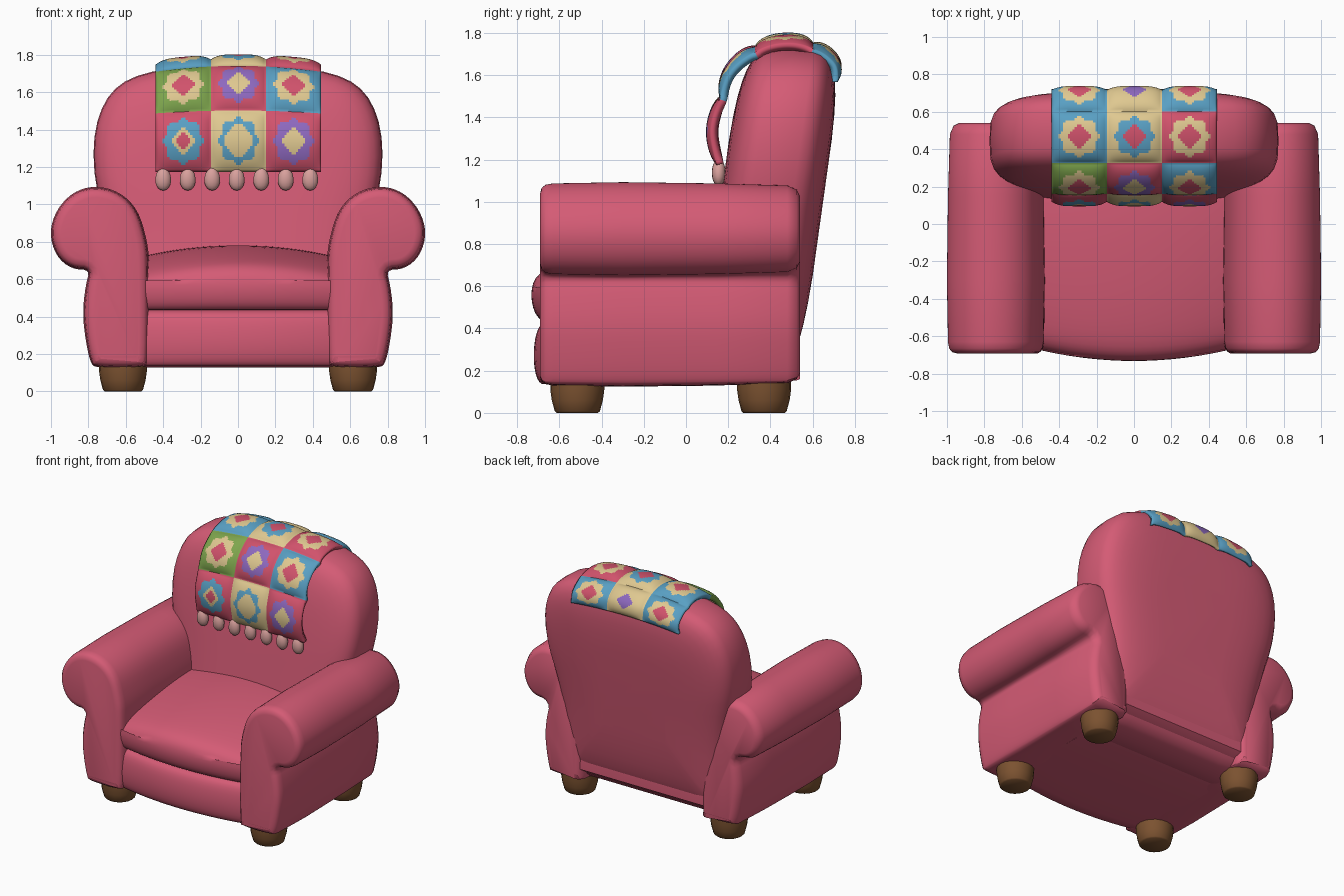
import bpy, bmesh, math
from mathutils import Vector

if "Cube" in bpy.data.objects:
    bpy.data.objects.remove(bpy.data.objects["Cube"], do_unlink=True)

COLOURS = {
    "rose_fabric": (0.66, 0.105, 0.178),
    "wood_brown": (0.20, 0.085, 0.03),
    "cream": (0.74, 0.58, 0.28),
    "blue": (0.10, 0.35, 0.55),
    "purple": (0.27, 0.14, 0.52),
    "green": (0.21, 0.38, 0.075),
    "patch_red": (0.64, 0.085, 0.15),
    "tassel_pink": (0.70, 0.36, 0.34),
}
MATS = {}
for label, rgb in COLOURS.items():
    mat = bpy.data.materials.new(label)
    mat.use_nodes = True
    mat.diffuse_color = (*rgb, 1)
    bsdf = mat.node_tree.nodes["Principled BSDF"]
    bsdf.inputs["Base Color"].default_value = (*rgb, 1)
    bsdf.inputs["Roughness"].default_value = 0.8
    MATS[label] = mat


def finish(name, bm, materials, recalc=True, angle=50):
    if recalc:
        bmesh.ops.recalc_face_normals(bm, faces=bm.faces)
    mesh = bpy.data.meshes.new(name)
    bm.to_mesh(mesh)
    bm.free()
    for m in materials:
        mesh.materials.append(MATS[m])
    for p in mesh.polygons:
        p.use_smooth = True
    mesh.set_sharp_from_angle(angle=math.radians(angle))
    obj = bpy.data.objects.new(name, mesh)
    bpy.context.collection.objects.link(obj)
    return obj


def loft(name, rings, material):
    """Skin a list of equal-length closed rings and cap both ends."""
    bm = bmesh.new()
    rows = [[bm.verts.new(p) for p in ring] for ring in rings]
    n = len(rows[0])
    for a, b in zip(rows, rows[1:]):
        for i in range(n):
            bm.faces.new((a[i], a[(i + 1) % n], b[(i + 1) % n], b[i]))
    bm.faces.new(rows[0])
    bm.faces.new(rows[-1])
    return finish(name, bm, [material])


def round_off(points, passes=2):
    """Corner cutting on a closed 2D profile."""
    pts = [Vector(p) for p in points]
    for _ in range(passes):
        out = []
        for a, b in zip(pts, pts[1:] + pts[:1]):
            out += [a.lerp(b, 0.25), a.lerp(b, 0.75)]
        pts = out
    return pts


def inset(pts, d):
    """Move a counter-clockwise profile inward along its normals."""
    out = []
    for i, p in enumerate(pts):
        t = (pts[(i + 1) % len(pts)] - pts[i - 1]).normalized()
        out.append(p + Vector((-t.y, t.x)) * d)
    return out


# Rolled arms, counter-clockwise in x and z
arm_profile = round_off([
    (0.48, 0.16), (0.50, 0.13), (0.76, 0.13), (0.785, 0.16), (0.81, 0.28),
    (0.825, 0.42), (0.81, 0.56), (0.785, 0.655), (0.89, 0.66), (0.97, 0.73),
    (1.003, 0.85), (0.965, 0.97), (0.88, 1.06), (0.77, 1.095), (0.64, 1.065),
    (0.54, 0.97), (0.49, 0.80), (0.48, 0.68)])
arm_layers = [(-0.692, 0.05), (-0.685, 0.022), (-0.665, 0.006), (-0.63, 0), (-0.3, -0.006),
              (0.15, 0), (0.48, 0.01), (0.525, 0.03), (0.54, 0.06)]
for side, label in ((1, "left"), (-1, "right")):
    loft(label + "_arm", [[(side * p.x, y, p.y) for p in inset(arm_profile, d)]
                          for y, d in arm_layers], "rose_fabric")


# Base and seat cushion, side profiles swept across with a bulging front
def sweep_across(name, points, half, crown):
    prof = round_off(points)
    rings = []
    for i in range(17):
        x = half * (i / 8 - 1)
        ring = []
        for p in prof:
            front = max(0, -p.x / 0.7)
            ring.append((x, p.x + 0.22 * x * x * front,
                         p.y - (crown * x * x if p.y > 0.6 else 0)))
        rings.append(ring)
    loft(name, rings, "rose_fabric")


sweep_across("base", [
    (0.52, 0.13), (-0.67, 0.125), (-0.71, 0.16), (-0.725, 0.27), (-0.71, 0.39),
    (-0.67, 0.435), (-0.5, 0.46), (0.45, 0.46), (0.52, 0.4)], 0.58, 0)
sweep_across("seat_cushion", [
    (0.3, 0.43), (-0.66, 0.425), (-0.715, 0.46), (-0.738, 0.56), (-0.715, 0.65),
    (-0.62, 0.70), (-0.35, 0.75), (0, 0.782), (0.3, 0.78)], 0.55, 0.22)

# Backrest: domed front and rear over a rounded outline, leaning backward
half_outline = [(0.0, 0.13), (0.35, 0.13), (0.62, 0.13), (0.66, 0.2), (0.66, 0.6),
                (0.71, 0.9), (0.765, 1.12), (0.775, 1.32), (0.745, 1.48), (0.68, 1.60),
                (0.58, 1.675), (0.42, 1.72), (0.2, 1.74), (0.0, 1.745)]
outline = round_off(half_outline + [(-x, z) for x, z in half_outline[-2:0:-1]], 1)
CENTRE = Vector((0, 1.0))
STEPS = 20
rings = []
for k in range(1, STEPS):
    a = math.pi * k / STEPS
    r = math.sqrt(math.sin(a))
    depth = -math.copysign(math.sqrt(abs(math.cos(a))), math.cos(a)) * 0.245
    ring = []
    for p in outline:
        q = CENTRE + (p - CENTRE) * r
        ring.append((q.x, 0.455 + 0.14 * (q.y - 1.35) + depth, q.y))
    rings.append(ring)
loft("backrest", rings, "rose_fabric")

# Feet
for fx in (-0.615, 0.615):
    for fy, place in ((-0.515, "front"), (0.37, "rear")):
        rings = []
        for z, r in ((0, 0.098), (0.008, 0.107), (0.06, 0.121), (0.11, 0.128), (0.16, 0.128)):
            rings.append([(fx + r * math.cos(t * math.tau / 20),
                           fy + r * math.sin(t * math.tau / 20), z) for t in range(20)])
        loft(place + ("_left" if fx > 0 else "_right") + "_foot", rings, "wood_brown")

# Patchwork blanket draped over the backrest; path in y and z from front hem to rear hem
path = [Vector(p) for p in ((0.15, 1.175), (0.125, 1.34), (0.165, 1.5), (0.215, 1.635),
                            (0.33, 1.735), (0.47, 1.772), (0.60, 1.75), (0.695, 1.68),
                            (0.715, 1.59))]


def along(u):
    i = min(int(u), len(path) - 2)
    t = u - i
    b, c = path[i], path[i + 1]
    a = path[i - 1] if i else b * 2 - c
    d = path[i + 2] if i + 2 < len(path) else c * 2 - b
    return 0.5 * (2 * b + (c - a) * t + (2 * a - 5 * b + 4 * c - d) * t * t
                  + (3 * b - a - 3 * c + d) * t ** 3)


# Each patch: background, petal ring, core
PATCHES = [
    [("patch_red", "blue", "cream"), ("cream", "blue", "cream"), ("patch_red", "purple", "cream")],
    [("green", "cream", "patch_red"), ("patch_red", "purple", "cream"), ("blue", "cream", "patch_red")],
    [("blue", "cream", "patch_red"), ("cream", "blue", "patch_red"), ("patch_red", "cream", "patch_red")],
    [("blue", "cream", "patch_red"), ("cream", "cream", "purple"), ("blue", "cream", "patch_red")],
]
names = ["cream", "blue", "purple", "green", "patch_red"]
N = 24
X0, WIDTH = -0.44, 0.295


def patch_colour(row, col, a, b):
    back, petals, core = PATCHES[row][col]
    r, ang = math.hypot(a, b), math.atan2(b, a)
    if row == 0 and col == 0 and r < 0.24:
        return "patch_red"
    core_size = 0.5 if (row, col) == (0, 1) else 0.35
    if r < core_size + 0.04 * math.cos(4 * ang):
        return core
    return petals if r < 0.70 + 0.06 * math.cos(8 * ang) else back


bm = bmesh.new()
grid = []
for j in range(4 * N + 1):
    u = 2 * j / N
    p = along(u)
    t = (along(min(u + 0.02, 8)) - along(max(u - 0.02, 0))).normalized()
    b = (j % N) / N * 2 - 1
    line = []
    for i in range(3 * N + 1):
        x = X0 + WIDTH * i / N
        a = (i % N) / N * 2 - 1
        puff = 0.024 * (1 - a ** 4) * (1 - b ** 4) + 0.006
        sag = 0.16 * x * x * min(1, max(0, (p.y - 1.3) / 0.4))
        line.append(bm.verts.new((x, p.x - t.y * puff, p.y + t.x * puff - sag)))
    grid.append(line)
for j in range(4 * N):
    for i in range(3 * N):
        f = bm.faces.new((grid[j][i], grid[j][i + 1], grid[j + 1][i + 1], grid[j + 1][i]))
        a, b = ((i % N) + 0.5) / N * 2 - 1, ((j % N) + 0.5) / N * 2 - 1
        f.material_index = names.index(patch_colour(j // N, i // N, a, b))
blanket = finish("patchwork_blanket", bm, names, recalc=False, angle=60)
thick = blanket.modifiers.new("thickness", 'SOLIDIFY')
thick.thickness = 0.035
thick.offset = -1

# Tassels along the front hem
for k in range(7):
    bm = bmesh.new()
    bmesh.ops.create_uvsphere(bm, u_segments=14, v_segments=10, radius=1)
    for v in bm.verts:
        taper = 1 - 0.12 * v.co.z
        v.co = (v.co.x * 0.043 * taper - 0.40 + 0.131 * k, v.co.y * 0.033 + 0.155,
                v.co.z * 0.064 + 1.138)
    finish("tassel_%d" % (k + 1), bm, ["tassel_pink"])
